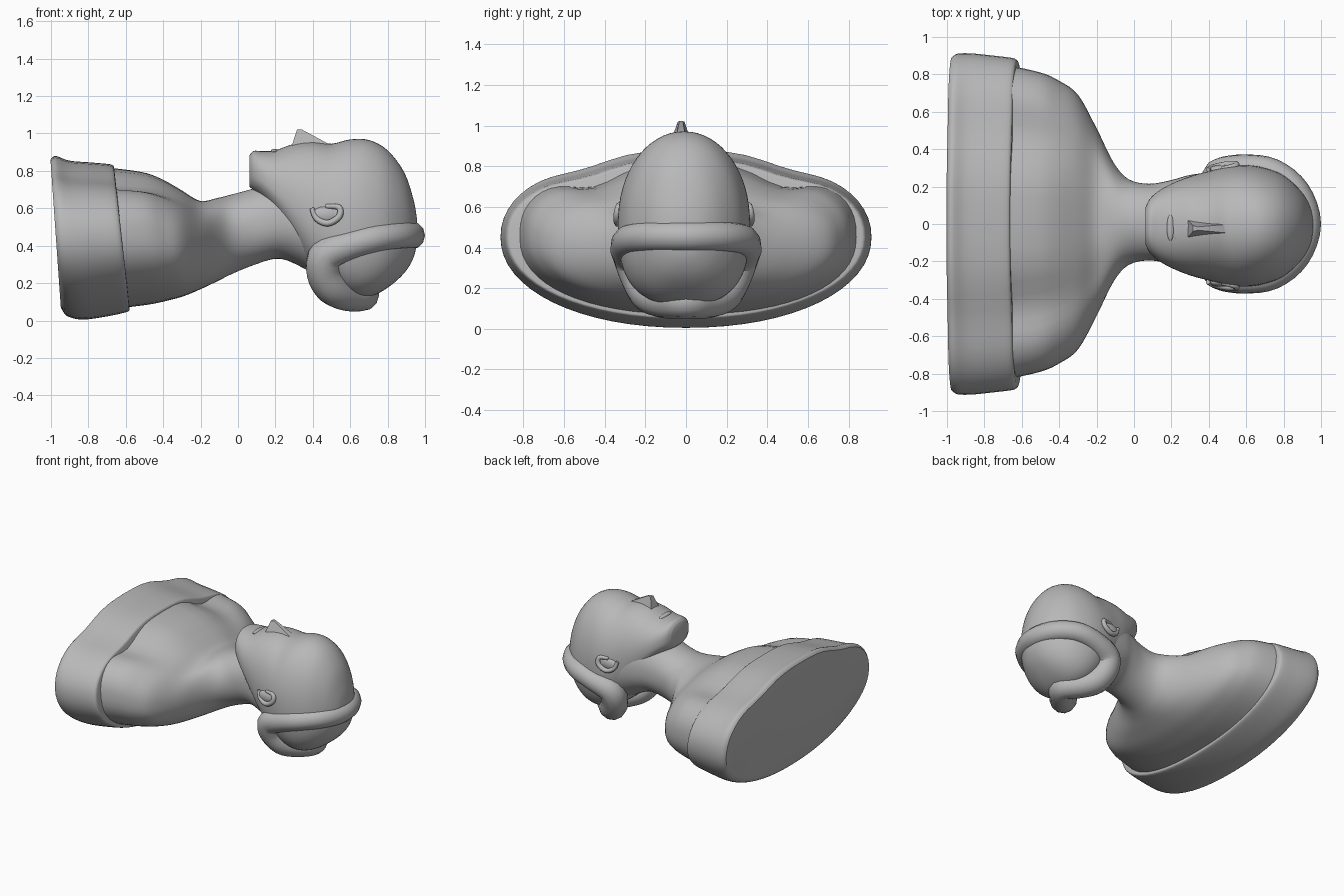
import bpy, bmesh, math

if "Cube" in bpy.data.objects:
    bpy.data.objects.remove(bpy.data.objects["Cube"])

clay = bpy.data.materials.new("grey_clay")
clay.diffuse_color = (0.48, 0.48, 0.48, 1)
clay.use_nodes = True
clay.node_tree.nodes["Principled BSDF"].inputs["Base Color"].default_value = clay.diffuse_color


def finish(obj, angle=40):
    obj.data.materials.clear()
    obj.data.materials.append(clay)
    bpy.ops.object.select_all(action='DESELECT')
    obj.select_set(True)
    bpy.context.view_layer.objects.active = obj
    bpy.ops.object.shade_smooth_by_angle(angle=math.radians(angle))


def from_bmesh(name, bm, angle=40):
    bmesh.ops.recalc_face_normals(bm, faces=bm.faces)
    mesh = bpy.data.meshes.new(name)
    bm.to_mesh(mesh)
    bm.free()
    obj = bpy.data.objects.new(name, mesh)
    bpy.context.collection.objects.link(obj)
    finish(obj, angle)
    return obj


def spline(rows, steps, cyclic=False):
    """Catmull-Rom interpolation of rows of numbers."""
    n, out = len(rows), []
    pick = (lambda i: rows[i % n]) if cyclic else (lambda i: rows[min(max(i, 0), n - 1)])
    for i in range(n if cyclic else n - 1):
        quad = [pick(i + k) for k in (-1, 0, 1, 2)]
        for s in range(steps):
            t = s / steps
            out.append([0.5 * (2 * b + (c - a) * t + (2 * a - 5 * b + 4 * c - d) * t * t
                               + (3 * b - a - 3 * c + d) * t ** 3) for a, b, c, d in zip(*quad)])
    if not cyclic:
        out.append(list(rows[-1]))
    return out


def loft(name, rows, steps=4, sides=64, y0=0.0):
    """Rows: x, half width, bottom z, top z, widest z, lean,
    upper and lower squareness (2 = round), depth of the hollows beside the chest."""
    bm = bmesh.new()
    rings = []
    for x, w, zb, zt, zc, lean, nu, nl, dip in spline(rows, steps):
        ring = []
        for i in range(sides):
            a = 2 * math.pi * i / sides
            s, c = math.sin(a), math.cos(a)
            p = 2 / (nu if s > 0 else nl)
            u = math.copysign(abs(c) ** p, c)
            z = zc + math.copysign(abs(s) ** p, s) * ((zt - zc) if s > 0 else (zc - zb))
            if s > 0:
                z -= dip * math.exp(-((abs(u) - 0.56) / 0.2) ** 2) * min(1, s * 2)
            ring.append(bm.verts.new((x + lean * (0.45 - z), y0 + w * u, z)))
        rings.append(ring)
    for r, q in zip(rings, rings[1:]):
        for i in range(sides):
            j = (i + 1) % sides
            bm.faces.new((r[i], r[j], q[j], q[i]))
    bm.faces.new(rings[0])
    bm.faces.new(rings[-1])
    return from_bmesh(name, bm)


def ellipsoid(name, loc, size):
    bpy.ops.mesh.primitive_uv_sphere_add(segments=20, ring_count=12, location=loc)
    obj = bpy.context.object
    obj.name = name
    obj.scale = size
    finish(obj)


def tube(name, rows, cyclic):
    """Rows: x, y, z, radius."""
    curve = bpy.data.curves.new(name, 'CURVE')
    curve.dimensions = '3D'
    curve.bevel_depth = 1
    curve.bevel_resolution = 4
    curve.use_fill_caps = True
    pts = spline(rows, 4, cyclic)
    sp = curve.splines.new('POLY')
    sp.points.add(len(pts) - 1)
    sp.use_cyclic_u = cyclic
    for p, (x, y, z, r) in zip(sp.points, pts):
        p.co = (x, y, z, 1)
        p.radius = r
    obj = bpy.data.objects.new(name, curve)
    bpy.context.collection.objects.link(obj)
    bpy.ops.object.select_all(action='DESELECT')
    obj.select_set(True)
    bpy.context.view_layer.objects.active = obj
    bpy.ops.object.convert(target='MESH')
    finish(bpy.context.object)


# Garment band around the chest, cut flat at its lower end
shape = (2.2, 2.1, 0.035)
loft("garment_band", [r + shape for r in (
    (-0.974, 0.89, 0.07, 0.86, 0.45, 0.07),
    (-0.945, 0.91, 0.025, 0.88, 0.45, 0.07),
    (-0.87, 0.912, 0.005, 0.855, 0.45, 0.08),
    (-0.75, 0.90, 0.02, 0.845, 0.45, 0.09),
    (-0.64, 0.885, 0.045, 0.835, 0.45, 0.11),
    (-0.622, 0.86, 0.06, 0.82, 0.45, 0.11))])

# Shoulders, chest and neck
loft("torso_and_neck", [
    (-0.68, 0.84, 0.065, 0.82, 0.45, 0.10, 2.6, 2.25, 0.085),
    (-0.50, 0.80, 0.085, 0.795, 0.45, 0.06, 2.55, 2.25, 0.07),
    (-0.40, 0.755, 0.105, 0.76, 0.43, 0.05, 2.45, 2.25, 0.05),
    (-0.30, 0.68, 0.13, 0.70, 0.415, 0.03, 2.3, 2.2, 0.025),
    (-0.20, 0.50, 0.17, 0.64, 0.41, 0.02, 2.1, 2.1, 0.01),
    (-0.11, 0.32, 0.21, 0.655, 0.43, 0, 2, 2, 0),
    (-0.03, 0.23, 0.25, 0.675, 0.46, 0, 2, 2, 0),
    (0.08, 0.205, 0.295, 0.705, 0.50, 0, 2.2, 2.1, 0),
    (0.20, 0.225, 0.33, 0.75, 0.53, 0, 2.3, 2.2, 0),
    (0.29, 0.25, 0.31, 0.78, 0.53, 0, 2.3, 2.2, 0),
    (0.42, 0.27, 0.24, 0.78, 0.52, 0, 2.2, 2.2, 0)], y0=0.01)

# Head from chin to crown, face upward
loft("head", [(*r, a, b, 0) for a, b, r in (
    (2.3, 2.4, (0.062, 0.10, 0.715, 0.885, 0.80, 0)),
    (2.3, 2.4, (0.085, 0.145, 0.695, 0.907, 0.78, 0)),
    (2.3, 2.4, (0.13, 0.185, 0.655, 0.905, 0.75, 0)),
    (2.2, 2.4, (0.20, 0.225, 0.57, 0.91, 0.70, 0)),
    (2.1, 2.4, (0.30, 0.265, 0.40, 0.945, 0.64, 0)),
    (2.1, 2.4, (0.40, 0.292, 0.25, 0.955, 0.58, 0)),
    (2.1, 2.5, (0.50, 0.317, 0.17, 0.945, 0.54, 0)),
    (2.1, 2.7, (0.60, 0.325, 0.125, 0.968, 0.51, 0)),
    (2.1, 2.7, (0.70, 0.31, 0.125, 0.965, 0.49, 0)),
    (2.1, 2.6, (0.80, 0.27, 0.175, 0.91, 0.48, 0)),
    (2.1, 2.4, (0.89, 0.19, 0.255, 0.79, 0.48, 0)),
    (2.0, 2.2, (0.94, 0.11, 0.34, 0.64, 0.48, 0)),
    (2.0, 2.0, (0.957, 0.04, 0.42, 0.54, 0.48, 0)))], y0=-0.01)

# Rolled hair looping over the crown and around the nape
half = [(0.868, 0.17, 0.455, 0.075), (0.74, 0.275, 0.44, 0.075), (0.59, 0.293, 0.40, 0.08),
        (0.475, 0.265, 0.35, 0.094), (0.46, 0.23, 0.26, 0.096), (0.51, 0.18, 0.175, 0.096),
        (0.59, 0.10, 0.14, 0.09)]
tube("hair_roll", [(0.925, 0, 0.455, 0.075)] + half + [(0.665, 0, 0.14, 0.09)]
     + [(x, -y, z, r) for x, y, z, r in reversed(half)], True)

# Nose: a ridge flaring to a sharp tip
bm = bmesh.new()
base = [bm.verts.new(p) for p in ((0.28, -0.08, 0.91), (0.28, 0.03, 0.91),
                                  (0.52, 0.0, 0.925), (0.52, -0.05, 0.925))]
tip = [bm.verts.new(p) for p in ((0.315, -0.04, 1.02), (0.315, -0.008, 1.02),
                                 (0.34, -0.015, 1.022), (0.34, -0.033, 1.022))]
for i in range(4):
    j = (i + 1) % 4
    bm.faces.new((base[i], base[j], tip[j], tip[i]))
bm.faces.new(base)
bm.faces.new(tip)
from_bmesh("nose", bm)

# Lips
for name, x in (("lower_lip", 0.195), ("upper_lip", 0.228)):
    ellipsoid(name, (x, -0.02, 0.904), (0.02, 0.07, 0.014))

# Ears: a lobe inside a raised rim
for name, s in (("left", 1), ("right", -1)):
    ellipsoid(name + "_ear_bowl", (0.47, s * 0.30 - 0.01, 0.565), (0.075, 0.025, 0.045))
    rim = [(0.395, 0.30, 0.60, 0.012), (0.42, 0.312, 0.545, 0.016), (0.48, 0.325, 0.52, 0.018),
           (0.54, 0.33, 0.555, 0.018), (0.54, 0.32, 0.605, 0.016), (0.47, 0.305, 0.61, 0.012)]
    tube(name + "_ear_rim", [(x, s * y - 0.01, z, r) for x, y, z, r in rim], False)
